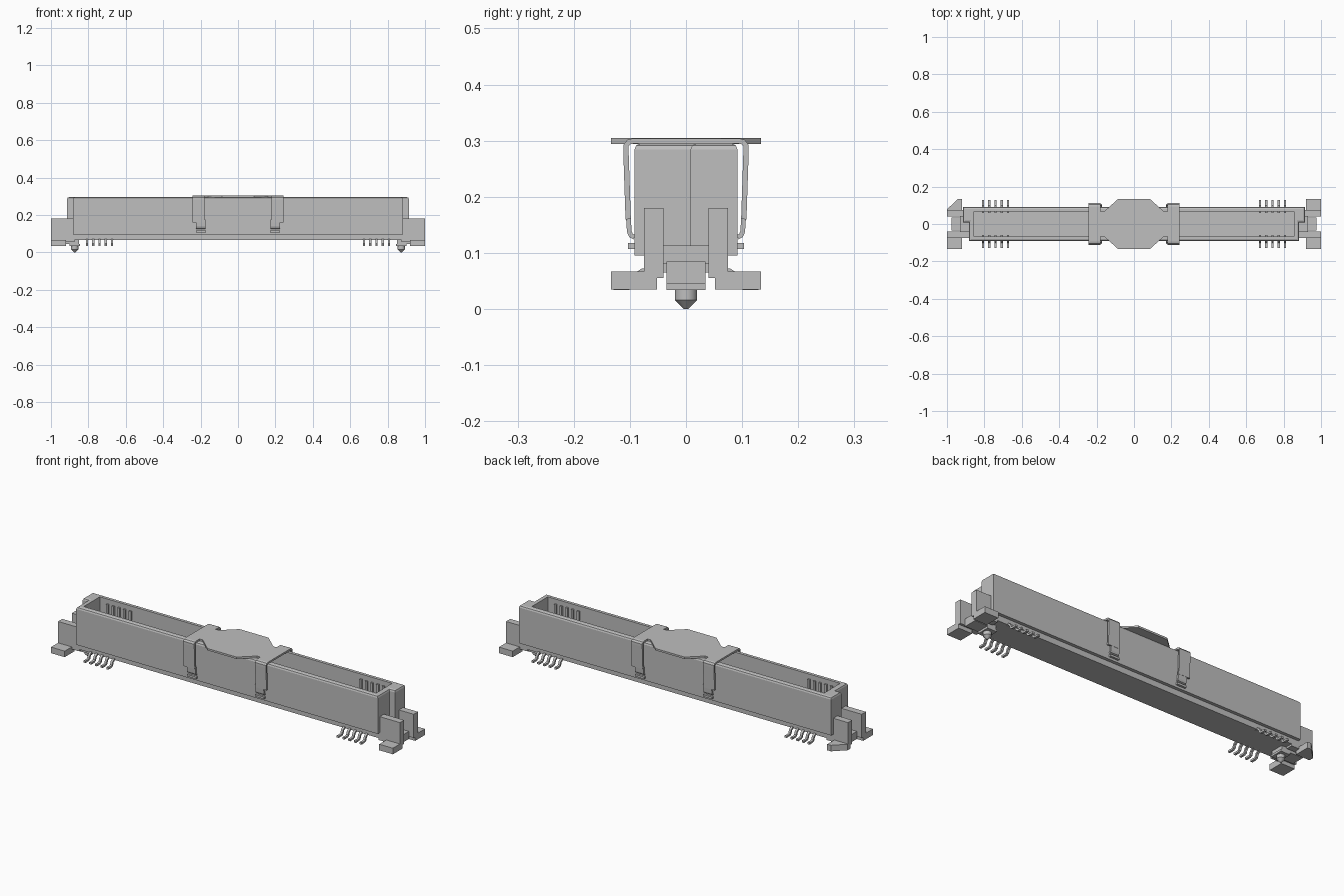
import bpy, bmesh
from mathutils import Vector

cube = bpy.data.objects.get("Cube")
if cube:
    bpy.data.objects.remove(cube)

grey = bpy.data.materials.new("light_grey")
grey.use_nodes = True
grey.diffuse_color = (0.52, 0.52, 0.52, 1)
grey.node_tree.nodes["Principled BSDF"].inputs["Base Color"].default_value = (0.52, 0.52, 0.52, 1)


def finish(name, bm):
    bmesh.ops.recalc_face_normals(bm, faces=bm.faces[:])
    mesh = bpy.data.meshes.new(name)
    bm.to_mesh(mesh)
    bm.free()
    mesh.materials.append(grey)
    obj = bpy.data.objects.new(name, mesh)
    bpy.context.collection.objects.link(obj)
    return obj


def prism(name, outline, z0, z1, chamfer=0):
    """Extrude a plan outline upward, optionally chamfering its top rim."""
    bm = bmesh.new()
    face = bm.faces.new([bm.verts.new((x, y, z0)) for x, y in outline])
    ext = bmesh.ops.extrude_face_region(bm, geom=[face])
    bmesh.ops.translate(bm, vec=(0, 0, z1 - z0),
                        verts=[g for g in ext["geom"] if isinstance(g, bmesh.types.BMVert)])
    if chamfer:
        rim = [e for e in bm.edges if all(v.co.z > z1 - 0.001 for v in e.verts)]
        bmesh.ops.bevel(bm, geom=rim, offset=chamfer, segments=2, profile=0.5, affect='EDGES')
    return finish(name, bm)


def box(name, x0, x1, y0, y1, z0, z1):
    return prism(name, [(x0, y0), (x1, y0), (x1, y1), (x0, y1)], z0, z1)


def ribbon(name, path, x0, x1, thickness):
    """Bent sheet metal: a y-z path swept across x."""
    bm = bmesh.new()
    rows = [[bm.verts.new((x, y, z)) for x in (x0, x1)] for y, z in path]
    for a, b in zip(rows, rows[1:]):
        bm.faces.new((a[0], a[1], b[1], b[0]))
    obj = finish(name, bm)
    mod = obj.modifiers.new("thickness", 'SOLIDIFY')
    mod.thickness = thickness
    mod.offset = 0
    return obj


def span(s, a, b):
    """Order a mirrored interval."""
    return sorted((s * a, s * b))


# Shell: trough whose rear half is longer at both ends
HALF = [(0.882, -0.092), (0.882, 0.008), (0.914, 0.008), (0.914, 0.092)]
shell = prism("shell", HALF + [(-x, y) for x, y in reversed(HALF)], 0.095, 0.295, 0.011)
cavity = box("cavity_cutter", -0.855, 0.855, -0.067, 0.067, 0.115, 0.4)
cavity.hide_render = True
cavity.hide_viewport = True
cavity.display_type = 'WIRE'
cut = shell.modifiers.new("cavity", 'BOOLEAN')
cut.object = cavity
cut.operation = 'DIFFERENCE'
cut.solver = 'EXACT'

# Narrower base under the shell
box("base", -0.9, 0.9, -0.075, 0.075, 0.065, 0.0955)

# Mounting ends
for s, side in ((1, "left"), (-1, "right")):
    box(side + "_end_web", *span(s, 0.87, 0.93), -0.045, 0.045, 0.08, 0.113)
    box(side + "_end_hub", *span(s, 0.85, 0.975), -0.035, 0.035, 0.045, 0.085)
    box(side + "_hub_step", *span(s, 0.845, 0.9), -0.035, 0.035, 0.034, 0.045)
    for t, end in ((-1, "front"), (1, "rear")):
        label = f"{side}_{end}"
        box(label + "_post", *span(s, 0.875, 1.0), *span(t, 0.04, 0.075), 0.055, 0.18)
        foot = [(0.92, 0.052), (1.0, 0.052), (1.0, 0.134), (0.92, 0.134)]
        if s < 0 and t > 0:
            foot[2:3] = [(1.0, 0.078), (0.942, 0.134)]
        prism(label + "_foot", [(s * x, t * y) for x, y in foot], 0.035, 0.067)
    # Tapered locating peg
    bm = bmesh.new()
    for r0, r1, z0, z1 in ((0.02, 0.02, 0.016, 0.05), (0.004, 0.02, 0.0, 0.016)):
        c = bmesh.ops.create_cone(bm, cap_ends=True, segments=24,
                                  radius1=r0, radius2=r1, depth=z1 - z0)
        bmesh.ops.translate(bm, verts=c["verts"], vec=Vector((s * 0.873, 0, (z0 + z1) / 2)))
    peg = finish(side + "_peg", bm)
    bpy.ops.object.select_all(action='DESELECT')
    peg.select_set(True)
    bpy.context.view_layer.objects.active = peg
    bpy.ops.object.shade_smooth_by_angle(angle=0.6)

# Contacts: inner blades and bent solder tails
TAIL = [(0.06, 0.07), (0.078, 0.067), (0.088, 0.06), (0.094, 0.044), (0.102, 0.039), (0.129, 0.039)]
for s in (1, -1):
    for i in range(5):
        x = s * (0.674 + 0.0333 * i)
        for t in (1, -1):
            box("contact_blade", x - 0.006, x + 0.006, *span(t, 0.058, 0.075), 0.11, 0.27)
            ribbon("solder_tail", [(t * y, z) for y, z in TAIL], x - 0.006, x + 0.006, 0.01)

# Pick-up cap: eight-sided plate with a clip strip on each side
QUARTER = [(0.165, 0.062), (0.085, 0.134)]
right = [(x, -y) for x, y in reversed(QUARTER)] + QUARTER
prism("cap_plate", right + [(-x, -y) for x, y in right], 0.2945, 0.3045)
BEND = [(0.094, 0.2995), (0.102, 0.2975), (0.107, 0.291), (0.107, 0.28), (0.103, 0.16)]
HOOK = [(0.1035, 0.175), (0.101, 0.138), (0.098, 0.131), (0.092, 0.128)]
for s, side in ((1, "left"), (-1, "right")):
    ribbon(side + "_clip_strip", [(-y, z) for y, z in reversed(BEND)] + BEND,
           *span(s, 0.178, 0.242), 0.0095)
    box(side + "_cap_bridge", *span(s, 0.15, 0.185), -0.067, 0.067, 0.2947, 0.3043)
    for t, end in ((-1, "front"), (1, "rear")):
        label = f"{side}_{end}"
        ribbon(label + "_clip_hook", [(t * y, z) for y, z in HOOK], *span(s, 0.175, 0.225), 0.0085)
        box(label + "_clip_ledge", *span(s, 0.172, 0.225), *span(t, 0.088, 0.103), 0.107, 0.118)
